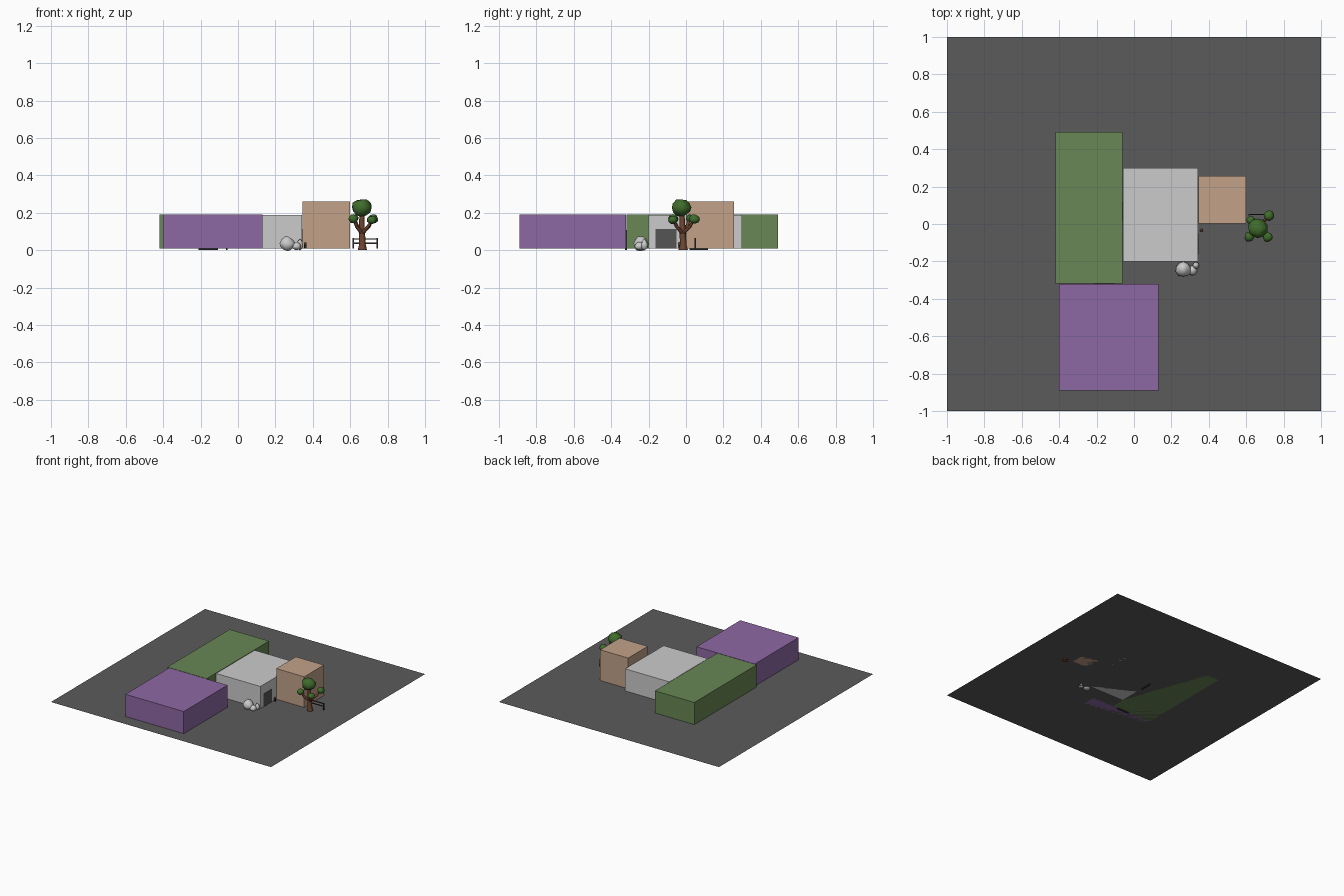
import bpy, bmesh, random
from mathutils import Vector

if "Cube" in bpy.data.objects:
    bpy.data.objects.remove(bpy.data.objects["Cube"])

random.seed(4)


def material(name, rgb):
    m = bpy.data.materials.new(name)
    m.diffuse_color = (*rgb, 1)
    m.use_nodes = True
    m.node_tree.nodes["Principled BSDF"].inputs["Base Color"].default_value = m.diffuse_color
    return m


ASPHALT = material("asphalt", (0.105, 0.105, 0.105))
GREEN = material("green_wall", (0.14, 0.245, 0.09))
PURPLE = material("purple_wall", (0.27, 0.14, 0.37))
TAN = material("tan_wall", (0.54, 0.36, 0.25))
DOOR = material("dark_door", (0.09, 0.09, 0.09))
IRON = material("iron", (0.03, 0.03, 0.03))
BARK = material("bark", (0.16, 0.06, 0.03))
LEAF = material("leaf", (0.05, 0.15, 0.025))


def finish(name, bm, mat=None):
    me = bpy.data.meshes.new(name)
    bm.normal_update()
    bm.to_mesh(me)
    bm.free()
    ob = bpy.data.objects.new(name, me)
    bpy.context.collection.objects.link(ob)
    if mat:
        me.materials.append(mat)
    return ob


def box(name, x, y, z, mat=None):
    bm = bmesh.new()
    bmesh.ops.create_cube(bm, size=1)
    for v in bm.verts:
        v.co = [lo + (c + 0.5) * (hi - lo) for c, (lo, hi) in zip(v.co, (x, y, z))]
    return finish(name, bm, mat)


def blob(name, loc, size, mat=None, rough=0.12, taper=0.0):
    """Irregular faceted lump; taper narrows the upper half."""
    bm = bmesh.new()
    bmesh.ops.create_icosphere(bm, subdivisions=2, radius=1)
    for v in bm.verts:
        c = v.co * (1 + random.uniform(-rough, rough))
        k = 1 - taper * max(c.z, 0)
        v.co = Vector((c.x * k * size[0], c.y * k * size[1], c.z * size[2])) + Vector(loc)
    ob = finish(name, bm, mat)
    ob.data.polygons.foreach_set("use_smooth", [True] * len(ob.data.polygons))
    return ob


def limb(name, points, mat):
    """Tapered tube through (x, y, z, radius) points."""
    cu = bpy.data.curves.new(name, 'CURVE')
    cu.dimensions = '3D'
    cu.bevel_depth = 1
    cu.bevel_resolution = 2
    cu.use_fill_caps = True
    sp = cu.splines.new('POLY')
    sp.points.add(len(points) - 1)
    for p, (x, y, z, r) in zip(sp.points, points):
        p.co = (x, y, z, 1)
        p.radius = r
    cu.materials.append(mat)
    ob = bpy.data.objects.new(name, cu)
    bpy.context.collection.objects.link(ob)
    return ob


# paved plot, a single flat sheet
bm = bmesh.new()
bmesh.ops.create_grid(bm, x_segments=1, y_segments=1, size=1)
for v in bm.verts:
    v.co.z = 0.008
finish("paved_plot", bm, ASPHALT)

# building blocks
G = 0.008
box("purple_hall", (-0.40, 0.13), (-0.89, -0.322), (G, 0.19), PURPLE)
box("green_hall", (-0.42, -0.062), (-0.318, 0.492), (G, 0.19), GREEN)
box("grey_lobby", (-0.058, 0.343), (-0.20, 0.30), (G, 0.189))
box("tan_tower", (0.346, 0.60), (0.003, 0.257), (G, 0.26), TAN)

# doors: street entrance and the two between the halls
box("entrance_door", (0.337, 0.346), (-0.162, -0.05), (G, 0.112), DOOR)
box("purple_hall_door", (-0.212, -0.106), (-0.325, -0.315), (0.0, 0.108), IRON)
box("green_hall_door", (-0.065, -0.055), (0.02, 0.118), (0.0, 0.108), IRON)

# small post beside the entrance
limb("entrance_post", [(0.36, -0.034, G, 0.006), (0.36, -0.034, 0.03, 0.006)], IRON)
blob("entrance_post_cap", (0.36, -0.034, 0.035), (0.008, 0.008, 0.008), BARK, 0)

# rocks by the lobby wall
blob("large_rock", (0.264, -0.242, 0.036), (0.042, 0.042, 0.04), None, 0.1, 0.35)
blob("medium_rock", (0.313, -0.248, 0.023), (0.026, 0.027, 0.024), None, 0.1, 0.3)
blob("small_rock", (0.331, -0.222, 0.03), (0.017, 0.018, 0.029), None, 0.1, 0.4)

# tree trunk, then a branch and leaf clump per direction
limb("tree_trunk", [(0.665, -0.015, 0.0, 0.025), (0.665, -0.015, 0.03, 0.018),
                    (0.662, -0.018, 0.11, 0.016), (0.662, -0.022, 0.21, 0.012)], BARK)
blob("tree_crown", (0.66, -0.024, 0.228), (0.053, 0.052, 0.047), LEAF, 0.1)
clumps = [(0.617, -0.068, 0.168, 0.027), (0.716, -0.07, 0.162, 0.026),
          (0.722, 0.045, 0.166, 0.028), (0.624, 0.02, 0.172, 0.021)]
for i, (x, y, z, r) in enumerate(clumps):
    mid = (0.663 * 0.4 + x * 0.6, -0.018 * 0.4 + y * 0.6, 0.125, 0.009)
    limb(f"tree_branch_{i}", [(0.663, -0.018, 0.09, 0.011), mid, (x, y, z, 0.006)], BARK)
    blob(f"leaf_clump_{i}", (x, y, z), (r, r, r * 0.85), LEAF, 0.12)

# railing behind the tree
for i, x in enumerate((0.615, 0.745)):
    box(f"rail_post_{i}", (x - 0.004, x + 0.004), (0.046, 0.054), (G, 0.064), IRON)
for i, z in enumerate((0.037, 0.06)):
    box(f"rail_bar_{i}", (0.611, 0.749), (0.047, 0.053), (z - 0.003, z + 0.003), IRON)
